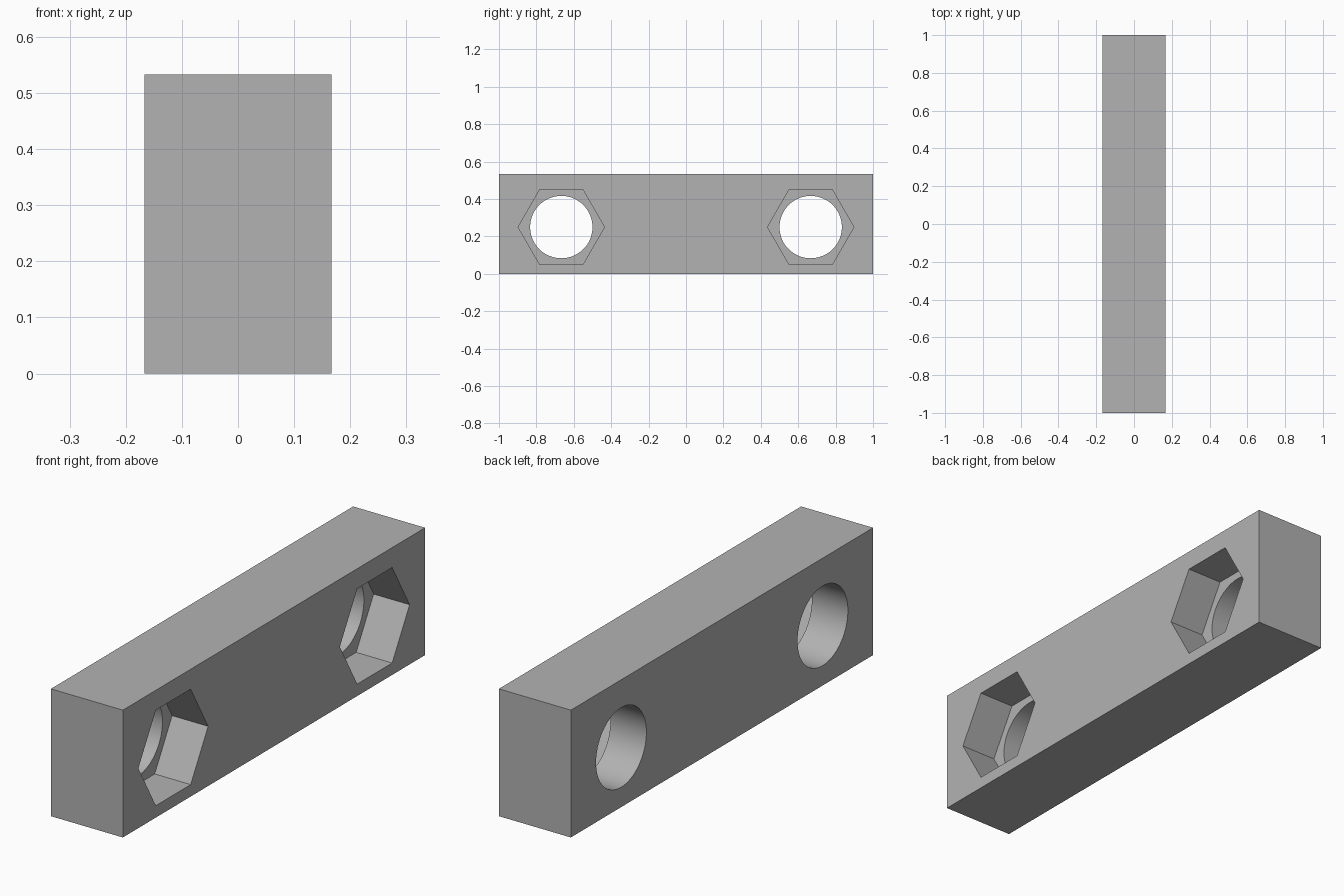
import bpy
import math

if "Cube" in bpy.data.objects:
    bpy.data.objects.remove(bpy.data.objects["Cube"], do_unlink=True)

UNIT = 2 / 30
WIDTH, LENGTH, HEIGHT = 5 * UNIT, 30 * UNIT, 8 * UNIT
HOLE_Y, HOLE_Z = 10 * UNIT, 3.75 * UNIT
HOLE_RADIUS = 2.5 * UNIT
HEX_RADIUS = 3 * UNIT / math.cos(math.pi / 6)

# Plain grey material
grey = bpy.data.materials.new("plain_grey")
grey.use_nodes = True
grey.diffuse_color = (0.448, 0.448, 0.448, 1)
grey.node_tree.nodes["Principled BSDF"].inputs["Base Color"].default_value = grey.diffuse_color

# Rectangular bar
bpy.ops.mesh.primitive_cube_add(size=1, location=(0, 0, HEIGHT / 2))
bar = bpy.context.object
bar.name = "spacer_bar"
bar.scale = (WIDTH, LENGTH, HEIGHT)
bpy.ops.object.transform_apply(location=False, rotation=False, scale=True)
bar.data.materials.append(grey)


def cut_prism(name, sides, radius, x_start, x_end, y):
    """Cut a prism running along x out of the bar."""
    bpy.ops.mesh.primitive_cylinder_add(
        vertices=sides, radius=radius, depth=x_end - x_start,
        location=((x_start + x_end) / 2, y, HOLE_Z),
        rotation=(0, math.pi / 2, 0))
    cutter = bpy.context.object
    cutter.name = name
    cutter.hide_render = True
    # Turn the prism so that corners point along y
    cutter.data.materials.append(grey)
    bpy.context.view_layer.objects.active = bar
    cut = bar.modifiers.new(name, "BOOLEAN")
    cut.operation = "DIFFERENCE"
    cut.solver = "EXACT"
    cut.object = cutter
    bpy.ops.object.modifier_apply(modifier=cut.name)
    bpy.data.objects.remove(cutter, do_unlink=True)


# Through holes with hexagonal nut pockets on the +x side
for side in (-1, 1):
    cut_prism("bolt_hole", 96, HOLE_RADIUS, -WIDTH, WIDTH, side * HOLE_Y)
    cut_prism("nut_pocket", 6, HEX_RADIUS, 0, WIDTH, side * HOLE_Y)

# Smooth hole walls, crisp edges elsewhere
bpy.ops.object.select_all(action="DESELECT")
bar.select_set(True)
bpy.context.view_layer.objects.active = bar
bpy.ops.object.shade_smooth_by_angle(angle=math.radians(30))
